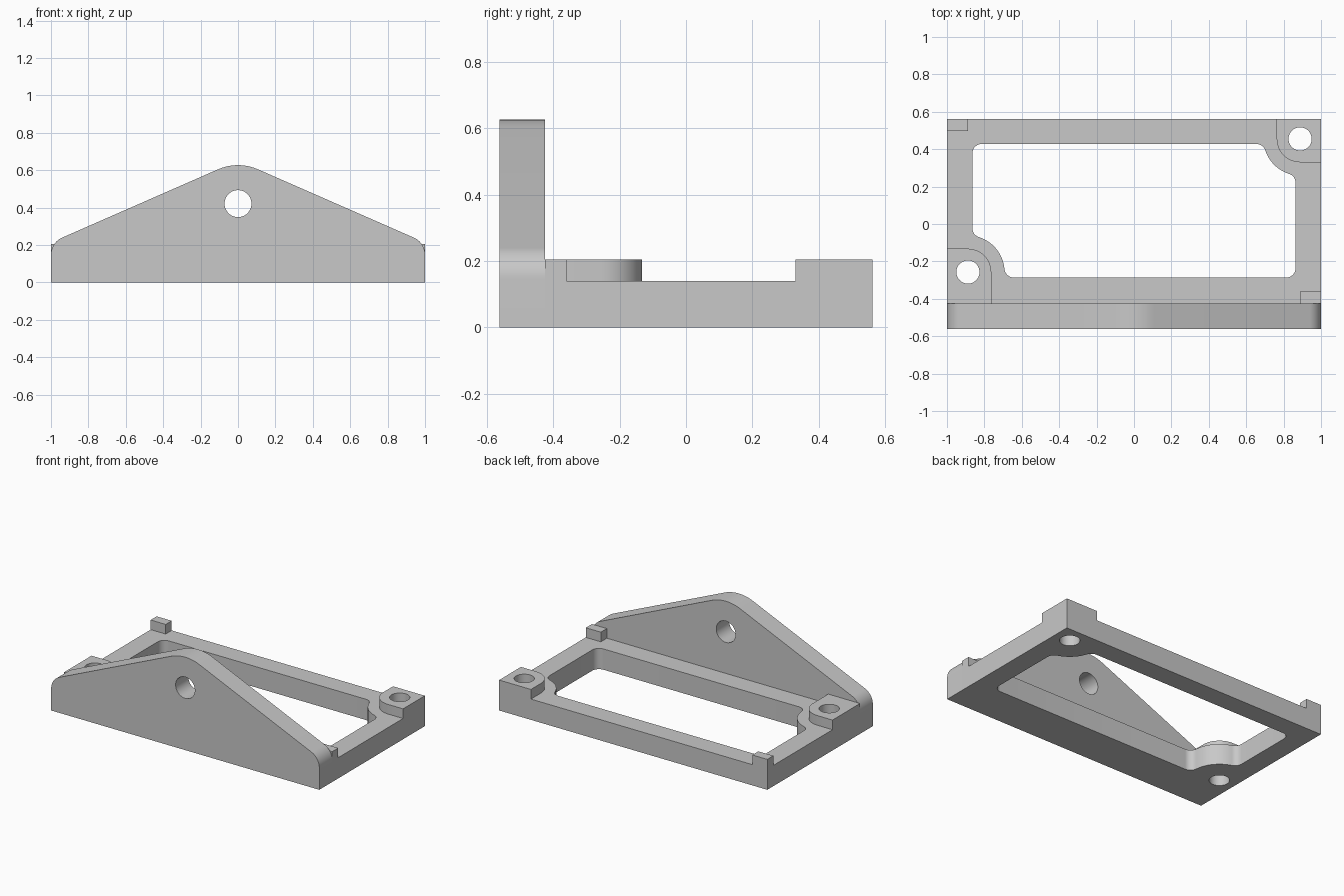
import bpy, bmesh
from math import pi, sqrt, atan2, cos, sin, tan, remainder, tau
from mathutils import Vector, Matrix

cube = bpy.data.objects.get("Cube")
if cube:
    bpy.data.objects.remove(cube, do_unlink=True)

grey = bpy.data.materials.new("plain grey")
grey.use_nodes = True
COLOUR = (0.58, 0.58, 0.58, 1)
grey.diffuse_color = COLOUR
grey.node_tree.nodes["Principled BSDF"].inputs["Base Color"].default_value = COLOUR

# Main dimensions
W, D = 1.0, 0.562            # half width and half depth
WALL_Y = -0.425              # back face of the upright wall
BASE_H, PAD_H = 0.14, 0.205  # frame top and pad top
IN_X, IN_TOP, IN_BOTTOM = 0.864, 0.428, -0.286
HOLES = [Vector((0.888, 0.455)), Vector((-0.888, -0.257))]
HOLE_R, PAD_R, BULGE_R, FILLET = 0.062, 0.125, 0.196, 0.05


def angle(v):
    return atan2(v.y, v.x)


def arc(c, r, a0, a1, n=12):
    """Points along the shorter arc from angle a0 to a1."""
    sweep = remainder(a1 - a0, tau)
    return [Vector((c[0] + r * cos(a0 + sweep * i / n),
                    c[1] + r * sin(a0 + sweep * i / n))) for i in range(n + 1)]


def circle(c, r, n=48):
    return [Vector((c[0] + r * cos(tau * i / n), c[1] + r * sin(tau * i / n)))
            for i in range(n)]


def rounded(corners):
    """Outline from (x, y, radius) corners."""
    out = []
    for i, (x, y, r) in enumerate(corners):
        p = Vector((x, y))
        if not r:
            out.append(p)
            continue
        d0 = (Vector(corners[i - 1][:2]) - p).normalized()
        d1 = (Vector(corners[(i + 1) % len(corners)][:2]) - p).normalized()
        half = d0.angle(d1) / 2
        c = p + (d0 + d1).normalized() * r / sin(half)
        t = r / tan(half)
        out += arc(c, r, angle(p + d0 * t - c), angle(p + d1 * t - c))
    return out


def plate(name, loops, height, matrix):
    """Extrude an outline with holes upward, then place it."""
    bm = bmesh.new()
    edges = []
    for loop in loops:
        vs = [bm.verts.new((p.x, p.y, 0)) for p in loop]
        edges += [bm.edges.new((vs[i - 1], vs[i])) for i in range(len(vs))]
    bmesh.ops.triangle_fill(bm, use_beauty=True, edges=edges, normal=(0, 0, 1))
    ext = bmesh.ops.extrude_face_region(bm, geom=bm.faces[:])
    top = [g for g in ext["geom"] if isinstance(g, bmesh.types.BMVert)]
    bmesh.ops.translate(bm, verts=top, vec=(0, 0, height))
    bmesh.ops.recalc_face_normals(bm, faces=bm.faces[:])
    bm.transform(matrix)
    mesh = bpy.data.meshes.new(name)
    bm.to_mesh(mesh)
    bm.free()
    mesh.materials.append(grey)
    ob = bpy.data.objects.new(name, mesh)
    bpy.context.collection.objects.link(ob)
    bpy.ops.object.select_all(action='DESELECT')
    ob.select_set(True)
    bpy.context.view_layer.objects.active = ob
    bpy.ops.object.shade_smooth_by_angle()
    return ob


def bulge(h, s, edge_y):
    """Inner corner of the opening, curving round a screw hole."""
    reach = BULGE_R + FILLET
    x1 = s * (IN_X - FILLET)
    y2 = edge_y - s * FILLET
    f1 = Vector((x1, h.y - s * sqrt(reach ** 2 - (x1 - h.x) ** 2)))
    f2 = Vector((h.x - s * sqrt(reach ** 2 - (y2 - h.y) ** 2), y2))
    base = 0 if s > 0 else pi
    return (arc(f1, FILLET, base, angle(h - f1))
            + arc(h, BULGE_R, angle(f1 - h), angle(f2 - h), 16)[1:-1]
            + arc(f2, FILLET, angle(h - f2), base + pi / 2))


# Base frame with its opening and two screw holes
opening = (bulge(HOLES[0], 1, IN_TOP)
           + arc((-IN_X + FILLET, IN_TOP - FILLET), FILLET, pi / 2, pi)
           + bulge(HOLES[1], -1, IN_BOTTOM)
           + arc((IN_X - FILLET, IN_BOTTOM + FILLET), FILLET, -pi / 2, 0))
outline = rounded([(-W, WALL_Y, 0), (W, WALL_Y, 0), (W, D, 0), (-W, D, 0)])
plate("base_frame", [outline, opening] + [circle(h, HOLE_R) for h in HOLES],
      BASE_H, Matrix())

# Raised screw pads and small locating tabs
on_base = Matrix.Translation((0, 0, BASE_H))
for name, h, s, edge in (("back_left_pad", HOLES[0], 1, D),
                         ("front_right_pad", HOLES[1], -1, WALL_Y)):
    x, y = h.x - s * PAD_R, h.y - s * PAD_R
    pad = rounded([(x, y, PAD_R), (s * W, y, 0), (s * W, edge, 0), (x, edge, 0)])
    plate(name, [pad, circle(h, HOLE_R)], PAD_H - BASE_H, on_base)
for name, s, edge in (("front_left_tab", 1, WALL_Y), ("back_right_tab", -1, D)):
    x, y = s * 0.888, edge + s * 0.064
    tab = rounded([(x, edge, 0), (s * W, edge, 0), (s * W, y, 0), (x, y, 0)])
    plate(name, [tab], PAD_H - BASE_H, on_base)

# Upright gabled wall with a round hole
gable = rounded([(-W, 0, 0), (W, 0, 0), (W, 0.213, 0.1),
                 (0, 0.651, 0.265), (-W, 0.213, 0.1)])
plate("front_wall", [gable, circle((0, 0.421), 0.072)], D + WALL_Y,
      Matrix.Translation((0, WALL_Y, 0)) @ Matrix.Rotation(pi / 2, 4, 'X'))
